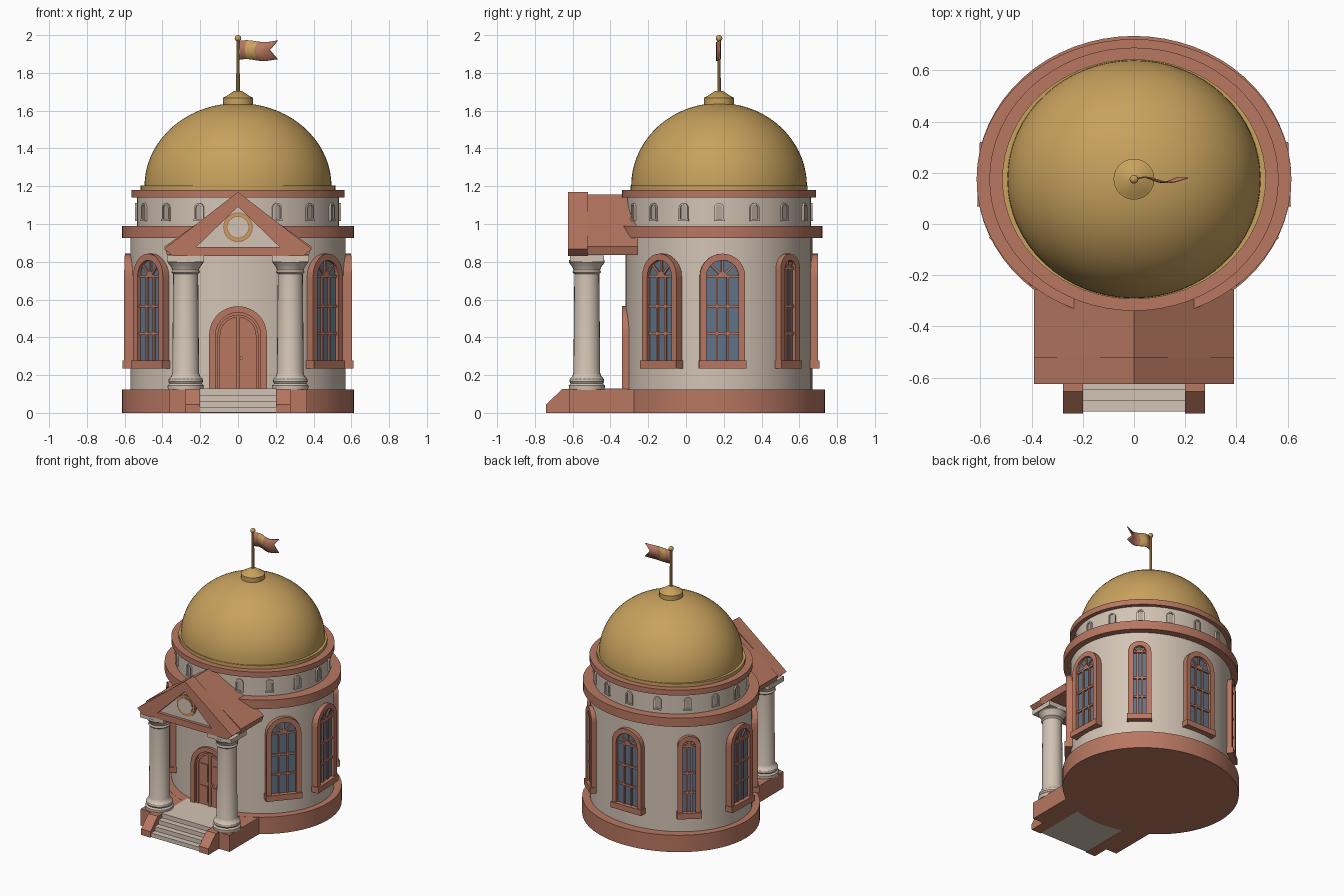
import bpy, bmesh, math
from math import sin, cos, pi, radians
from mathutils import Matrix

if "Cube" in bpy.data.objects:
    bpy.data.objects.remove(bpy.data.objects["Cube"], do_unlink=True)

CY = 0.175       # rotunda centre in y
SQUASH = 0.91    # rotunda depth compared with its width
WALL = 0.57


def material(name, rgb):
    m = bpy.data.materials.new(name)
    m.use_nodes = True
    m.diffuse_color = (*rgb, 1)
    bsdf = next(n for n in m.node_tree.nodes if n.type == 'BSDF_PRINCIPLED')
    bsdf.inputs["Base Color"].default_value = (*rgb, 1)
    bsdf.inputs["Roughness"].default_value = 0.8
    return m


TERRA = material("terracotta", (0.48, 0.185, 0.12))
CREAM = material("cream stone", (0.65, 0.55, 0.46))
SHADE = material("niche stone", (0.45, 0.38, 0.32))
GOLD = material("dome gold", (0.58, 0.36, 0.11))
GLASS = material("blue glass", (0.12, 0.175, 0.25))


def finish(name, bm, mats, smooth=False):
    bmesh.ops.recalc_face_normals(bm, faces=bm.faces)
    me = bpy.data.meshes.new(name)
    bm.to_mesh(me)
    bm.free()
    for m in mats:
        me.materials.append(m)
    ob = bpy.data.objects.new(name, me)
    bpy.context.collection.objects.link(ob)
    if smooth:
        bpy.ops.object.select_all(action='DESELECT')
        ob.select_set(True)
        bpy.context.view_layer.objects.active = ob
        bpy.ops.object.shade_smooth_by_angle(angle=radians(35))
    return ob


def lathe(name, profile, mat, x=0, y=CY, squash=1.0, seg=64):
    """Turn a (radius, height) profile around a vertical axis."""
    bm = bmesh.new()
    rings = [[bm.verts.new((x + r * cos(2 * pi * i / seg),
                            y + squash * r * sin(2 * pi * i / seg), z))
              for i in range(seg)] for r, z in profile]
    for a, b in zip(rings, rings[1:]):
        for i in range(seg):
            j = (i + 1) % seg
            bm.faces.new((a[i], a[j], b[j], b[i]))
    bm.faces.new(rings[0])
    bm.faces.new(rings[-1])
    return finish(name, bm, [mat], True)


def build(name, mat, shapes, place=Matrix()):
    """Extrude (x, z) outlines between two depths; -y is outward."""
    bm = bmesh.new()
    for pts, y0, y1 in shapes:
        a = [bm.verts.new((px, y0, pz)) for px, pz in pts]
        b = [bm.verts.new((px, y1, pz)) for px, pz in pts]
        bm.faces.new(a)
        bm.faces.new(b)
        for i in range(len(a)):
            j = (i + 1) % len(a)
            bm.faces.new((a[i], a[j], b[j], b[i]))
    bm.transform(place)
    return finish(name, bm, [mat])


def rect(x0, x1, z0, z1):
    return [(x0, z0), (x1, z0), (x1, z1), (x0, z1)]


def arch(w, z0, spring, n=14):
    arc = [(w * cos(pi * i / n), spring + w * sin(pi * i / n)) for i in range(n + 1)]
    return [(w, z0)] + arc + [(-w, z0)]


def arch_band(w, band, z0, spring):
    return arch(w, z0, spring) + arch(w - band, z0, spring)[::-1]


def disc(r, z, n=28):
    return [(r * cos(2 * pi * i / n), z + r * sin(2 * pi * i / n)) for i in range(n)]


def bar(x0, z0, x1, z1, w):
    d = math.hypot(x1 - x0, z1 - z0)
    nx, nz = -(z1 - z0) / d * w / 2, (x1 - x0) / d * w / 2
    return [(x0 + nx, z0 + nz), (x1 + nx, z1 + nz), (x1 - nx, z1 - nz), (x0 - nx, z0 - nz)]


def on_wall(deg, rx):
    """Placement on the rotunda wall, angle measured from the front."""
    a, ry = radians(deg), rx * SQUASH
    if rx == WALL:
        ry = 0.495
    turn = math.atan2(sin(a) / rx, cos(a) / ry)
    return Matrix.Translation((rx * sin(a), CY - ry * cos(a), 0)) @ Matrix.Rotation(turn, 4, 'Z')


def drum(name, rx, z0, z1, mat, squash=SQUASH):
    return lathe(name, [(rx, z0), (rx, z1)], mat, squash=squash)


# Rotunda, stacked from the ground up
drum("base_ring", 0.615, 0, 0.125, TERRA)
drum("main_wall", WALL, 0.12, 0.93, CREAM, 0.495 / WALL)
drum("main_cornice", 0.615, 0.925, 0.99, TERRA, 0.89)
drum("upper_wall", 0.535, 0.985, 1.145, CREAM)
drum("upper_cornice", 0.565, 1.14, 1.18, TERRA)
drum("dome_rim", 0.515, 1.175, 1.205, GOLD)
dome = [(0.495 * cos(radians(t)), 1.2 + 0.44 * sin(radians(t))) for t in range(0, 87, 5)]
lathe("dome", dome, GOLD, squash=0.94)

# Finial, pole and ball
lathe("dome_cap", [(0.08, 1.62), (0.08, 1.668), (0.065, 1.675), (0.02, 1.705)], GOLD, seg=24)
lathe("flag_pole", [(0.01, 1.69), (0.008, 1.98)], GOLD, seg=10)
lathe("pole_ball", [(0.017 * sin(t * pi / 8) + 0.0005, 1.983 - 0.017 * cos(t * pi / 8))
                    for t in range(9)], GOLD, seg=12)

# Swallow-tailed waving flag, striped along its length
bm = bmesh.new()
cols = []
for i in range(15):
    x = 0.21 * i / 14
    wave = sin(x * 34)
    cols.append([bm.verts.new((x * (0.8 if row == 1 else 1), CY + 0.01 * wave,
                               1.868 + 0.05 * row + 0.005 * wave)) for row in range(3)])
for i, (a, b) in enumerate(zip(cols, cols[1:])):
    for row in range(2):
        f = bm.faces.new((a[row], b[row], b[row + 1], a[row + 1]))
        f.material_index = 1 if 3 <= i < 7 else 0
flag = finish("flag", bm, [TERRA, GOLD], True)
flag.modifiers.new("thickness", 'SOLIDIFY').thickness = 0.005

# Small niches around the upper wall
for k in range(16):
    place = on_wall(k * 22.5, 0.535)
    build("niche_frame", CREAM, [(arch_band(0.026, 0.009, 1.025, 1.085), -0.009, 0.02),
                                 (rect(-0.028, 0.028, 1.016, 1.026), -0.011, 0.02)], place)
    build("niche_recess", SHADE, [(arch(0.018, 1.025, 1.085), -0.002, 0.006)], place)


# Arched windows
def window(deg, w):
    spring, inner = 0.843 - w, w - 0.033
    place = on_wall(deg, WALL)
    parts = [(arch_band(w, 0.035, 0.27, spring), -0.028, 0.05),
             (rect(-w - 0.006, w + 0.006, 0.235, 0.277), -0.038, 0.05)]
    for z in (0.42, 0.565, spring):
        parts.append((rect(-inner, inner, z - 0.007, z + 0.007), -0.017, 0.01))
    for x in (-inner / 3, inner / 3):
        parts.append((rect(x - 0.006, x + 0.006, 0.27, spring), -0.016, 0.01))
    for t in (45, 90, 135):
        c, s = cos(radians(t)), sin(radians(t))
        parts.append((bar(0, spring, inner * c, spring + inner * s, 0.012), -0.015, 0.01))
    parts.append((arch(inner * 0.3, spring, spring), -0.0165, 0.01))
    build("window_frame", TERRA, parts, place)
    build("window_glass", GLASS, [(arch(w - 0.02, 0.27, spring), -0.006, 0.04)], place)


for side in (-1, 1):
    window(side * 53, 0.12)
    window(side * 92, 0.12)
    window(side * 136, 0.078)
window(180, 0.12)

# Front door with raised panels
front = on_wall(0, WALL)
build("door_frame", TERRA, [(arch_band(0.153, 0.034, 0.12, 0.412), -0.018, 0.05)], front)
leaf = [(arch(0.125, 0.12, 0.412), -0.003, 0.05),
        (arch_band(0.108, 0.014, 0.125, 0.412), -0.011, 0.01),
        (rect(-0.009, 0.009, 0.125, 0.505), -0.011, 0.01)]
for side in (-1, 1):
    for z0, z1 in ((0.15, 0.27), (0.3, 0.43)):
        x0, x1 = sorted((side * 0.022, side * 0.08))
        leaf.append((rect(x0, x1, z0, z1), -0.009, 0.01))
build("door_leaf", TERRA, leaf, front)
build("door_knob", GOLD, [(disc(0.009, 0.29, 10), -0.02, 0)],
      front @ Matrix.Translation((0.018, 0, 0)))

# Porch floor and steps
depths = (-0.733, -0.69, -0.648, -0.605)
steps = [(rect(-0.2, 0.2, 0.002, 0.032 * (i + 1)), y, -0.31) for i, y in enumerate(depths)]
build("porch_steps", CREAM, steps)

# Porch plinths, sloping cheek walls and columns
quarter = Matrix.Rotation(pi / 2, 4, 'Z')
for side in (-1, 1):
    x0, x1 = sorted((side * 0.2, side * 0.365))
    build("porch_plinth", TERRA, [(rect(x0, x1, 0, 0.124), -0.62, -0.1)])
    c0, c1 = sorted((-side * 0.2, -side * 0.277))
    build("stair_cheek", TERRA, [([(-0.74, 0), (-0.74, 0.045), (-0.655, 0.126),
                                   (-0.58, 0.126), (-0.58, 0)], c0, c1)], quarter)
    x, y = side * 0.277, -0.525
    lathe("column", [(0.094, 0.12), (0.096, 0.145), (0.086, 0.155), (0.092, 0.165),
                     (0.09, 0.18), (0.076, 0.195), (0.071, 0.21), (0.066, 0.735),
                     (0.076, 0.745), (0.07, 0.757), (0.078, 0.775), (0.094, 0.795),
                     (0.094, 0.81)], CREAM, x, y, seg=24)
    build("column_capital", CREAM, [(rect(x - 0.098, x + 0.098, 0.8, 0.833), y - 0.09, y + 0.09)])

# Pediment with emblem, and the gable roof behind it
rakes = [([(0, 1.17), (s * 0.39, 0.868), (s * 0.345, 0.83), (s * 0.27, 0.83), (0, 1.092)],
          -0.625, -0.52) for s in (-1, 1)]
build("pediment_frame", TERRA, rakes + [(rect(-0.34, 0.34, 0.83, 0.877), -0.622, -0.522)])
build("pediment_panel", CREAM, [([(-0.31, 0.86), (0.31, 0.86), (0, 1.13)], -0.6, -0.53)])
for name, mat, r, y in (("emblem_edge", TERRA, 0.079, -0.606), ("emblem_ring", GOLD, 0.073, -0.612),
                        ("emblem_inner", TERRA, 0.06, -0.615), ("emblem_disc", CREAM, 0.055, -0.619)):
    build(name, mat, [(disc(r, 0.983), y, -0.59)])
build("porch_roof", TERRA, [([(0, 1.155), (0.39, 0.88), (0.375, 0.835), (-0.375, 0.835),
                              (-0.39, 0.88)], -0.522, -0.255)])
